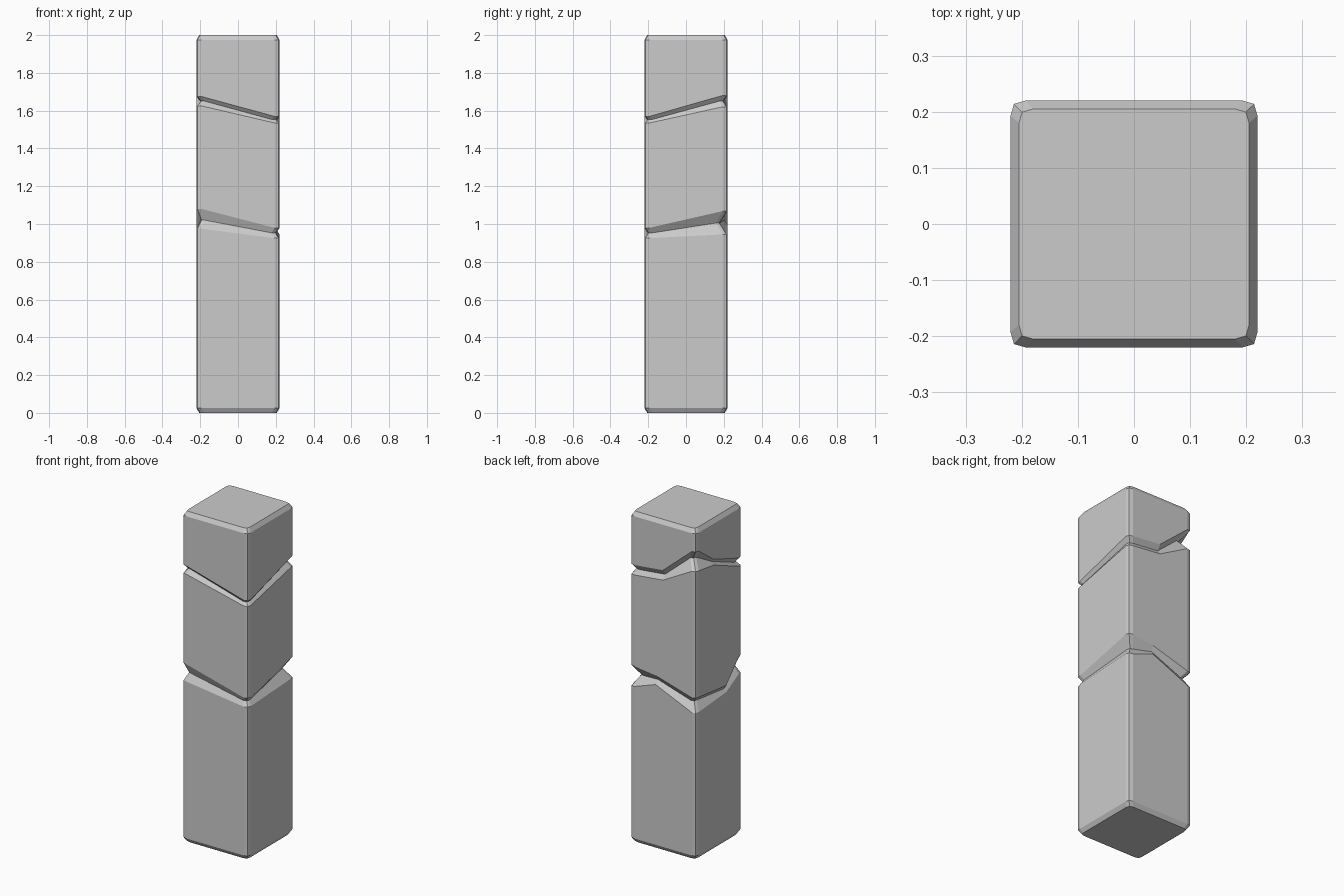
import bpy, bmesh

if "Cube" in bpy.data.objects:
    bpy.data.objects.remove(bpy.data.objects["Cube"])

H, C, M = 0.22, 0.193, 0.214   # half width, chamfer start, chamfer middle

# Stations anticlockwise from front-left: corners (sx, sy), or a kink (x, y) on a side.
# Each crack entry is (lower edge z, inner z, upper edge z, depth).
FL, FR, BR, BL = (-1, -1), (1, -1), (1, 1), (-1, 1)
upper_crack = {
    FL: (1.625, 1.65, 1.675, 0.02), FR: (1.535, 1.553, 1.57, 0.015),
    BR: (1.62, 1.65, 1.68, 0.02), "back": (1.64, 1.668, 1.70, 0.02),
    BL: (1.745, 1.80, 1.865, 0.045), "left": (1.725, 1.742, 1.76, 0.015)}
lower_crack = {
    FL: (0.975, 1.02, 1.08, 0.022), FR: (0.925, 0.953, 0.98, 0.017),
    BR: (0.945, 1.005, 1.068, 0.04), "back": (0.995, 1.02, 1.05, 0.018),
    BL: (0.89, 0.945, 0.98, 0.03), "left": (0.91, 0.928, 0.95, 0.015)}


def outline(kinks):
    """Chamfered square as a list of (x, y, station)."""
    pts = []
    for s in (FL, FR, BR, BL):
        sx, sy = s
        tri = [(sx * H, sy * C), (sx * M, sy * M), (sx * C, sy * H)]
        if sx != sy:
            tri.reverse()
        pts += [(x, y, s) for x, y in tri]
        if s == BR:
            pts += [(x, H, "back") for x in (kinks[0],)]
        if s == BL:
            pts += [(-H, y, "left") for y in (kinks[1],)]
    return pts


def z_mix(crack, x, y, s):
    return crack[s]


def build_section(bm, rings, cap_low=False, cap_high=False):
    loops = [[bm.verts.new(p) for p in r] for r in rings]
    n = len(loops[0])
    for a, b in zip(loops, loops[1:]):
        for i in range(n):
            j = (i + 1) % n
            bm.faces.new((a[i], a[j], b[j], b[i]))
    if cap_low:
        bm.faces.new(loops[0][::-1])
    if cap_high:
        bm.faces.new(loops[-1])


def flat_ring(pts, z, inset=0.0):
    k = 1 - inset / H
    return [(x * k, y * k, z) for x, y, s in pts]


def crack_ring(pts, crack, level):
    ring = []
    for x, y, s in pts:
        entry = crack[s]
        k = 1 - entry[3] / H if level == 1 else 1
        ring.append((x * k, y * k, entry[level]))
    return ring


bm = bmesh.new()
low_pts = outline((0.05, -0.07))
up_pts = outline((0.0, 0.05))

# Lower block with its crack, up to a hidden seam on the plain wall
build_section(bm, [flat_ring(low_pts, 0, 0.015), flat_ring(low_pts, 0.025)]
              + [crack_ring(low_pts, lower_crack, i) for i in range(3)]
              + [flat_ring(low_pts, 1.3)], cap_low=True)
# Upper block with its crack and bevelled top
build_section(bm, [flat_ring(up_pts, 1.3)]
              + [crack_ring(up_pts, upper_crack, i) for i in range(3)]
              + [flat_ring(up_pts, 1.975), flat_ring(up_pts, 2.0, 0.015)],
              cap_high=True)

# Join the seam and clean up the flat walls
bmesh.ops.remove_doubles(bm, verts=bm.verts, dist=0.0005)
bmesh.ops.recalc_face_normals(bm, faces=bm.faces)
mesh = bpy.data.meshes.new("cracked_pillar")
bm.to_mesh(mesh)
bm.free()
pillar = bpy.data.objects.new("cracked_pillar", mesh)
bpy.context.collection.objects.link(pillar)
